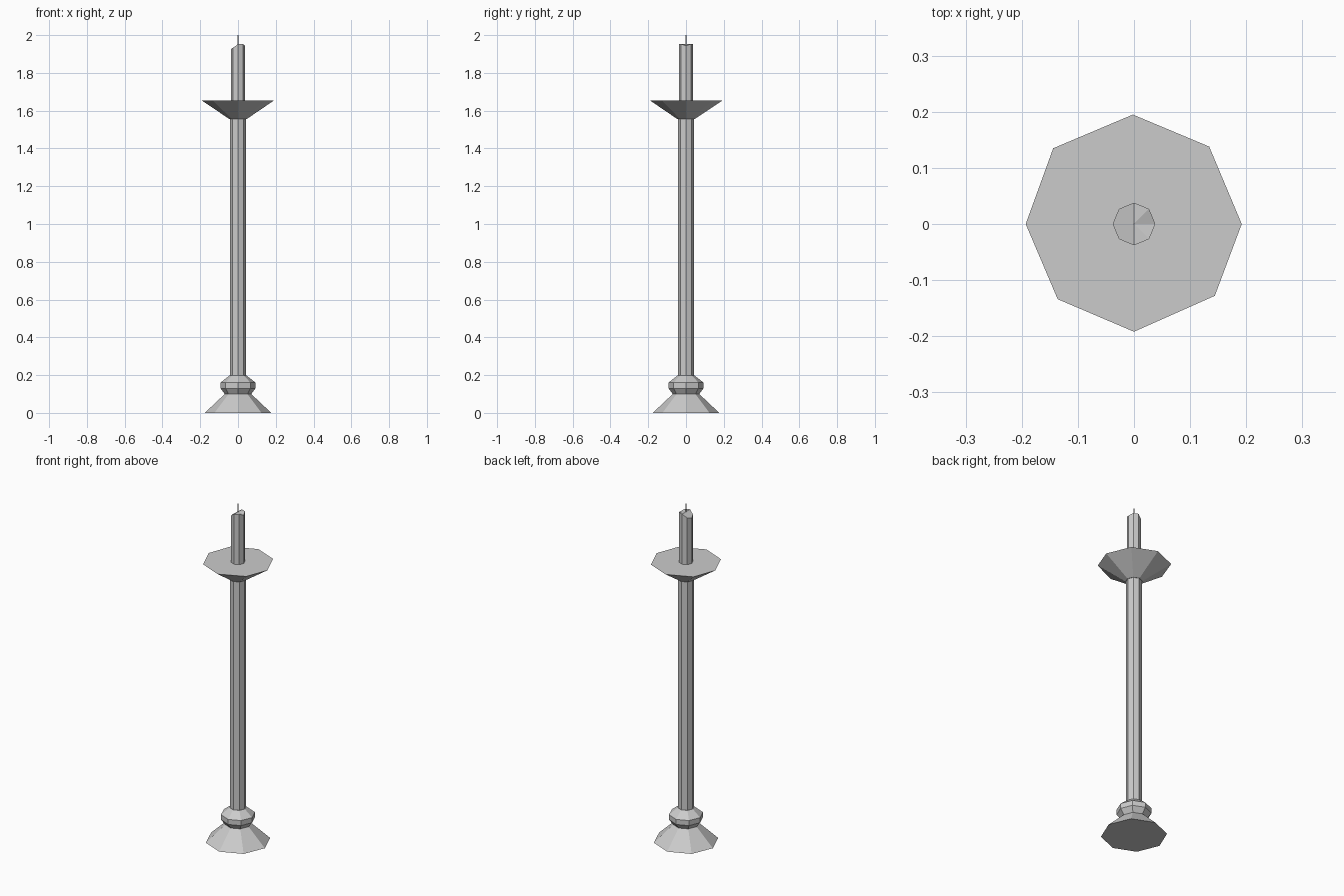
import bpy, bmesh, math

if "Cube" in bpy.data.objects:
    bpy.data.objects.remove(bpy.data.objects["Cube"])

SIDES = 8


def ring(r, z):
    return [(r * math.cos(math.tau * i / SIDES), r * math.sin(math.tau * i / SIDES), z)
            for i in range(SIDES)]


def loft(name, rings, tip=None):
    """Skin a stack of rings; close the ends flat, or fan the top to a tip."""
    bm = bmesh.new()
    loops = [[bm.verts.new(p) for p in r] for r in rings]
    for a, b in zip(loops, loops[1:]):
        for i in range(len(a)):
            j = (i + 1) % len(a)
            bm.faces.new((a[i], a[j], b[j], b[i]))
    bm.faces.new(loops[0][::-1])
    top = loops[-1]
    if tip:
        c = bm.verts.new(tip)
        for i in range(len(top)):
            bm.faces.new((top[i], top[(i + 1) % len(top)], c))
    else:
        bm.faces.new(top)
    bmesh.ops.recalc_face_normals(bm, faces=bm.faces)
    mesh = bpy.data.meshes.new(name)
    bm.to_mesh(mesh)
    bm.free()
    obj = bpy.data.objects.new(name, mesh)
    bpy.context.collection.objects.link(obj)
    return obj


# Flared foot
loft("foot", [ring(0.176, 0), ring(0.07, 0.1)])

# Rounded collar above the foot
loft("collar", [ring(r, z) for r, z in
                [(0.07, 0.1), (0.093, 0.13), (0.093, 0.16), (0.045, 0.198)]])

# Long shaft
loft("shaft", [ring(0.043, 0.198), ring(0.043, 1.555)])

# Slightly uneven drip dish with a flat top
rim = [(0.192, 0), (0.134, 0.138), (-0.002, 0.195), (-0.144, 0.135),
       (-0.193, 0), (-0.136, -0.134), (0, -0.192), (0.144, -0.128)]
loft("drip_dish", [ring(0.045, 1.555), [(x, y, 1.655) for x, y in rim]])

# Candle with its top melted down on the -x side
top = [(x, y, 1.952 + min(0, x) * 0.7) for x, y, z in ring(0.038, 0)]
top[0] = (0.038, 0, 1.944)
loft("candle", [ring(0.038, 1.655), top], tip=(0, 0, 1.952))

# Thin wick
loft("wick", [ring(0.0015, 1.94), ring(0.0015, 2.0)])
